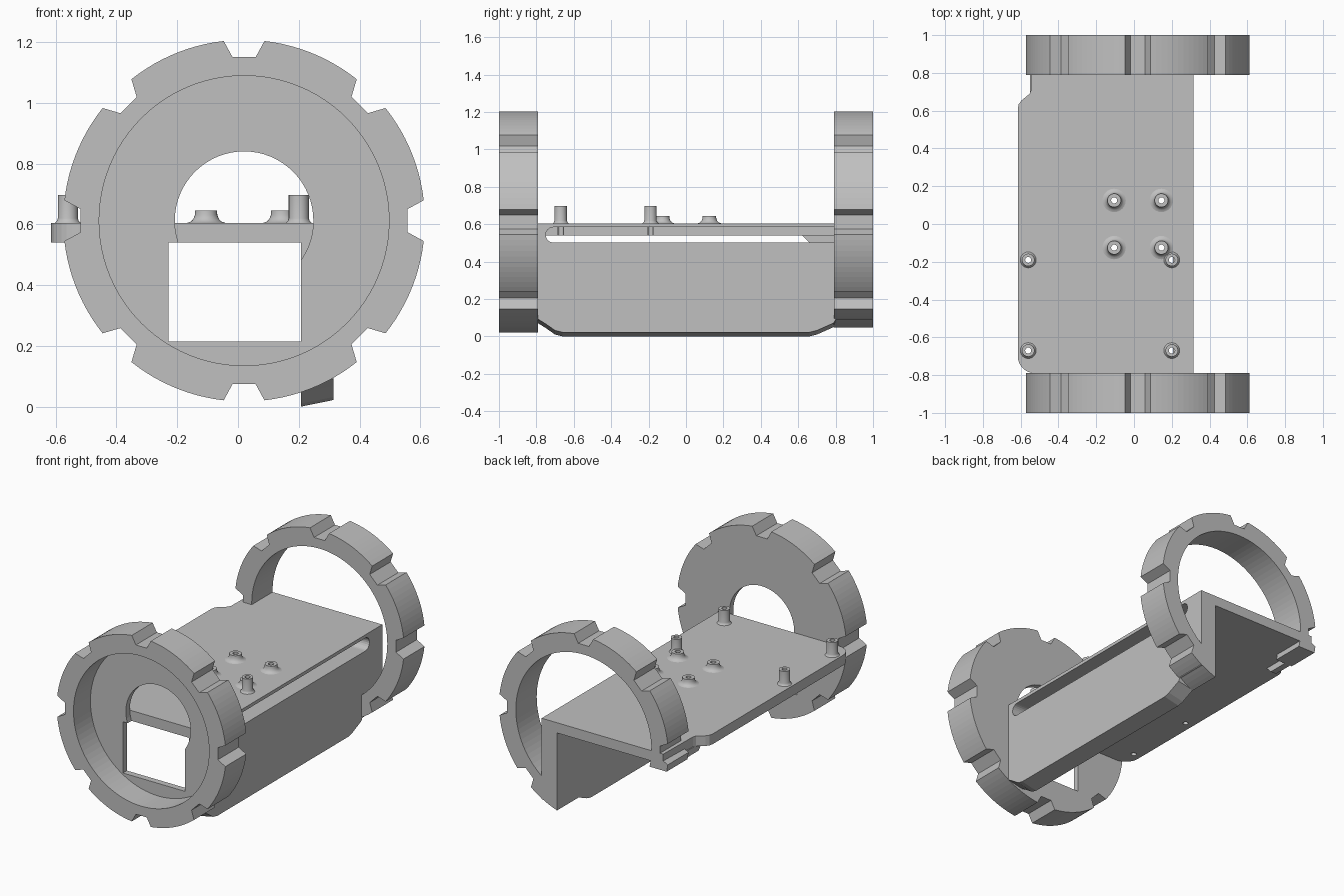
import bpy, bmesh, math
from mathutils import Vector

if "Cube" in bpy.data.objects:
    bpy.data.objects.remove(bpy.data.objects["Cube"])

grey = bpy.data.materials.new("light_grey")
grey.diffuse_color = (0.53, 0.53, 0.53, 1)
grey.use_nodes = True
grey.node_tree.nodes["Principled BSDF"].inputs["Base Color"].default_value = grey.diffuse_color

CX, CZ = 0.02, 0.612            # ring axis
R_OUT, R_IN, R_NOTCH = 0.595, 0.477, 0.538


def make(name, bm):
    bmesh.ops.recalc_face_normals(bm, faces=bm.faces)
    me = bpy.data.meshes.new(name)
    bm.to_mesh(me)
    bm.free()
    me.materials.append(grey)
    ob = bpy.data.objects.new(name, me)
    bpy.context.collection.objects.link(ob)
    return ob


def prism(name, pts, axis, a, b):
    """Extrude a 2D outline along an axis from a to b."""
    def put(p, t):
        return {"x": (t, p[0], p[1]), "y": (p[0], t, p[1]), "z": (p[0], p[1], t)}[axis]
    bm = bmesh.new()
    face = bm.faces.new([bm.verts.new(put(p, a)) for p in pts])
    ext = bmesh.ops.extrude_face_region(bm, geom=[face])
    step = Vector(put((0, 0), b - a))
    bmesh.ops.translate(bm, vec=step, verts=[g for g in ext["geom"] if isinstance(g, bmesh.types.BMVert)])
    return make(name, bm)


def circle(cx, cy, r, n=96, start=0.0, sweep=2 * math.pi):
    full = abs(sweep - 2 * math.pi) < 1e-6
    m = n if full else n - 1
    return [(cx + r * math.cos(start + sweep * i / m),
             cy + r * math.sin(start + sweep * i / m)) for i in range(n)]


def rect(x0, y0, x1, y1):
    return [(x0, y0), (x1, y0), (x1, y1), (x0, y1)]


def boolean(ob, tool, op="DIFFERENCE"):
    mod = ob.modifiers.new("cut", "BOOLEAN")
    mod.operation, mod.object, mod.solver = op, tool, "EXACT"
    bpy.context.view_layer.objects.active = ob
    bpy.ops.object.modifier_apply(modifier=mod.name)
    bpy.data.objects.remove(tool, do_unlink=True)


def notched_outline():
    """Circle with eight tapered notches."""
    pts = []
    half = math.asin(0.067 / R_OUT)
    inner = math.atan2(0.038, R_NOTCH)
    r_in = math.hypot(0.038, R_NOTCH)
    for k in range(8):
        a = k * math.pi / 4
        for s in (-1, 1):
            pts.append((CX + r_in * math.cos(a + s * inner), CZ + r_in * math.sin(a + s * inner)))
        pts += circle(CX, CZ, R_OUT, 12, a + half, math.pi / 4 - 2 * half)
    return pts


# Front ring: deep recess, thin back wall with round and square openings
front = prism("front_ring", notched_outline(), "y", -1.0, -0.79)
boolean(front, prism("cut", circle(CX, CZ, R_IN), "y", -1.1, -0.83))
boolean(front, prism("cut", circle(CX, CZ, 0.228, 64), "y", -0.9, -0.7))
boolean(front, prism("cut", rect(-0.228, 0.215, 0.207, 0.54), "y", -0.9, -0.7))

# Back ring: open, with the quarter inside the bracket removed
back = prism("back_ring", notched_outline(), "y", 0.79, 1.0)
boolean(back, prism("cut", circle(CX, CZ, R_IN), "y", 0.7, 1.1))
boolean(back, prism("cut", rect(-0.8, -0.2, 0.207, 0.5), "y", 0.7, 1.1))

# Deck with rounded front corner and stepped back corner
deck_outline = [(0.315, -0.79), (0.315, 1.0), (-0.54, 1.0), (-0.545, 0.71),
                (-0.552, 0.69), (-0.57, 0.675), (-0.595, 0.655), (-0.61, 0.635), (-0.615, 0.61)]
deck_outline += circle(-0.525, -0.70, 0.09, 8, math.pi, math.pi / 2)
bracket = prism("bracket", deck_outline, "z", 0.54, 0.605)

# Side wall, with its lower edge sloped on the outside
wall = prism("wall", [(-0.79, 0.07), (-0.75, 0.045), (-0.70, 0.01), (-0.66, 0), (0.66, 0), (0.70, 0.01),
                      (0.79, 0.05), (0.80, 0.09), (1.0, 0.09), (1.0, 0.605), (-0.79, 0.605)],
             "x", 0.207, 0.315)
for v in wall.data.vertices:
    if v.co.x > 0.3 and v.co.z < 0.08:
        v.co.z += 0.022
boolean(bracket, wall, "UNION")

# Long rounded slot through the wall
slot = circle(-0.709, 0.543, 0.041, 12, math.pi / 2, math.pi)
slot += circle(0.83, 0.543, 0.041, 12, -math.pi / 2, math.pi)
boolean(bracket, prism("cut", slot, "x", 0.207, 0.4))

# Small lip under the back left of the deck
prism("deck_lip", [(0.62, 0.542), (0.66, 0.5), (1.0, 0.5), (1.0, 0.542)], "x", -0.55, -0.51)


def standoff(name, x, y, profile, n=24):
    """Hollow post turned from a profile."""
    bm = bmesh.new()
    rings = [[bm.verts.new((px, py, z)) for px, py in circle(x, y, r, n)] for r, z in profile]
    for a, b in zip(rings, rings[1:] + rings[:1]):
        for i in range(n):
            j = (i + 1) % n
            bm.faces.new((a[i], a[j], b[j], b[i]))
    ob = make(name, bm)
    bpy.context.view_layer.objects.active = ob
    ob.select_set(True)
    bpy.ops.object.shade_smooth_by_angle(angle=math.radians(35))
    ob.select_set(False)


BORE = 0.016
tall = [(BORE, 0.60), (BORE, 0.697), (0.033, 0.697), (0.033, 0.62), (0.036, 0.611), (0.042, 0.605), (0.042, 0.60)]
low = [(BORE, 0.60), (BORE, 0.645), (0.036, 0.645), (0.037, 0.63), (0.042, 0.618),
       (0.050, 0.609), (0.062, 0.605), (0.062, 0.60)]
spots = [("tall_standoff", x, y, tall) for x in (-0.56, 0.2) for y in (-0.67, -0.19)]
spots += [("low_standoff", x, y, low) for x in (-0.105, 0.145) for y in (-0.125, 0.125)]
for name, x, y, profile in spots:
    boolean(bracket, prism("cut", circle(x, y, BORE, 24), "z", 0.5, 0.7))
    standoff(name, x, y, profile)
